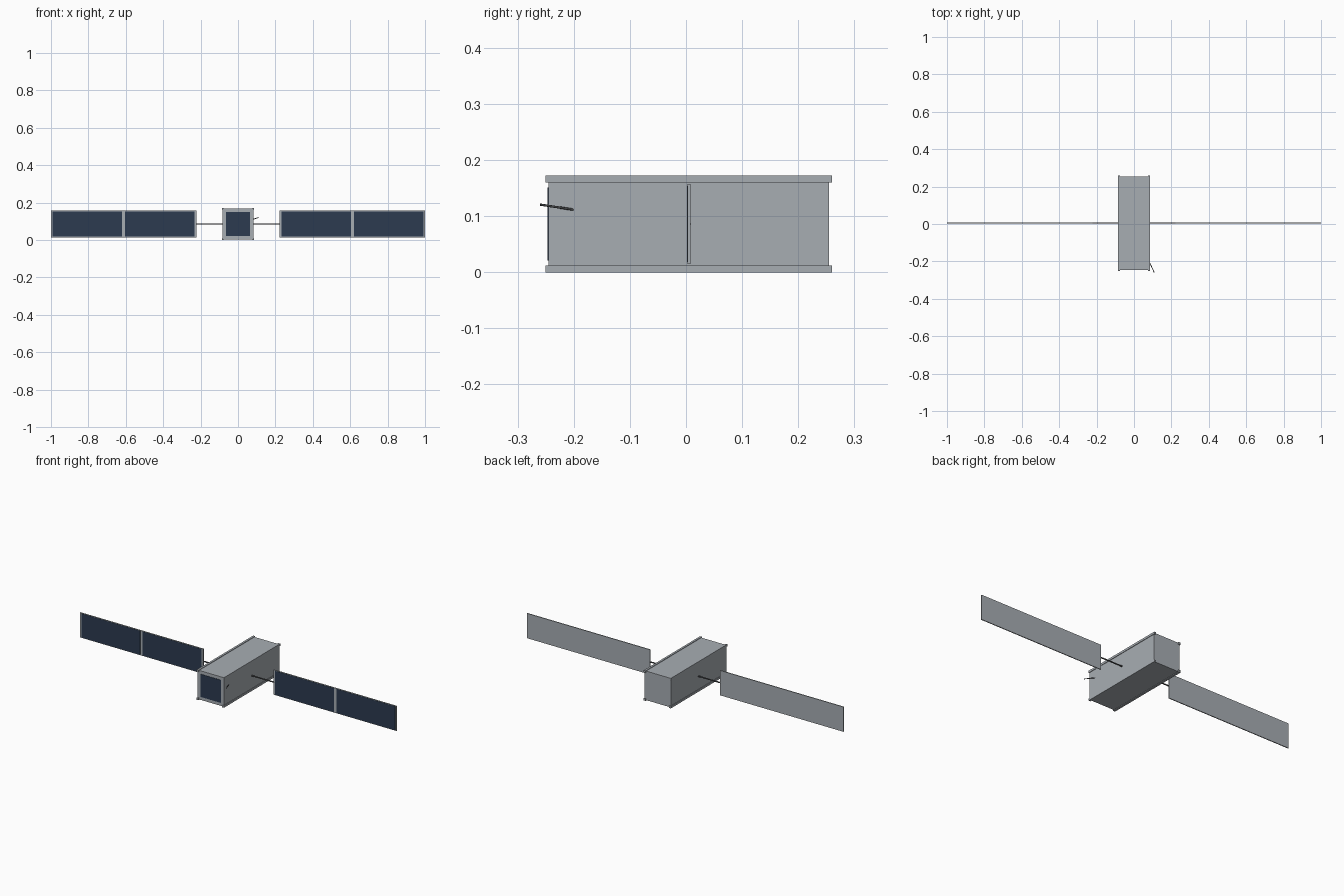
import bpy
from mathutils import Vector

default = bpy.data.objects.get("Cube")
if default:
    bpy.data.objects.remove(default, do_unlink=True)


def material(name, rgb):
    mat = bpy.data.materials.new(name)
    mat.use_nodes = True
    mat.diffuse_color = (*rgb, 1)
    mat.node_tree.nodes["Principled BSDF"].inputs["Base Color"].default_value = (*rgb, 1)
    return mat


metal = material("light grey metal", (0.39, 0.42, 0.45))
cell_blue = material("solar cell navy", (0.025, 0.043, 0.08))
dark = material("dark grey rod", (0.08, 0.085, 0.09))


def box(name, low, high, mat):
    low, high = Vector(low), Vector(high)
    bpy.ops.mesh.primitive_cube_add(size=1, location=(low + high) / 2)
    obj = bpy.context.object
    obj.name = name
    obj.scale = high - low
    obj.data.materials.append(mat)
    return obj


def rod(name, start, end, radius, mat):
    start, end = Vector(start), Vector(end)
    axis = end - start
    bpy.ops.mesh.primitive_cylinder_add(vertices=16, radius=radius, depth=axis.length,
                                        location=(start + end) / 2)
    obj = bpy.context.object
    obj.name = name
    obj.rotation_euler = axis.to_track_quat('Z', 'Y').to_euler()
    obj.data.materials.append(mat)
    bpy.ops.object.shade_smooth_by_angle()
    return obj


HALF = 0.086      # half width of the square body
FRONT, BACK = -0.245, 0.255
MID_Y = 0.005
RAIL = 0.012
INSET = 0.003

# Body, slightly recessed between the corner rails
box("body", (-HALF + INSET, FRONT, INSET),
    (HALF - INSET, BACK, 2 * HALF - INSET), metal)
box("front_solar_cell", (-0.065, FRONT - 0.002, HALF - 0.065),
    (0.065, FRONT + 0.001, HALF + 0.065), cell_blue)

# Four corner rails running the length of the body
for side, x in (("right", -HALF), ("left", HALF - RAIL)):
    for level, z in (("lower", 0), ("upper", 2 * HALF - RAIL)):
        box(f"{level}_{side}_rail", (x, FRONT - 0.005, z),
            (x + RAIL, BACK + 0.005, z + RAIL), metal)

# Solar wings: strut, backing panel and two cell plates on each side
for side, s in (("left", 1), ("right", -1)):
    def span(a, b):
        return sorted((s * a, s * b))

    rod(f"{side}_wing_strut", (s * (HALF - 0.01), MID_Y, HALF),
        (s * 0.224, MID_Y, HALF), 0.0036, dark)
    x0, x1 = span(0.222, 1.0)
    box(f"{side}_wing_panel", (x0, MID_Y - 0.002, HALF - 0.071),
        (x1, MID_Y + 0.003, HALF + 0.071), metal)
    for part, a, b in (("inner", 0.232, 0.604), ("outer", 0.62, 0.992)):
        x0, x1 = span(a, b)
        box(f"{side}_{part}_solar_cells", (x0, MID_Y - 0.003, HALF - 0.068),
            (x1, MID_Y - 0.001, HALF + 0.068), cell_blue)

# Whip antenna on the left flank
rod("antenna", (HALF - INSET - 0.002, -0.2, 0.1115), (0.108, -0.2595, 0.1205), 0.002, dark)
